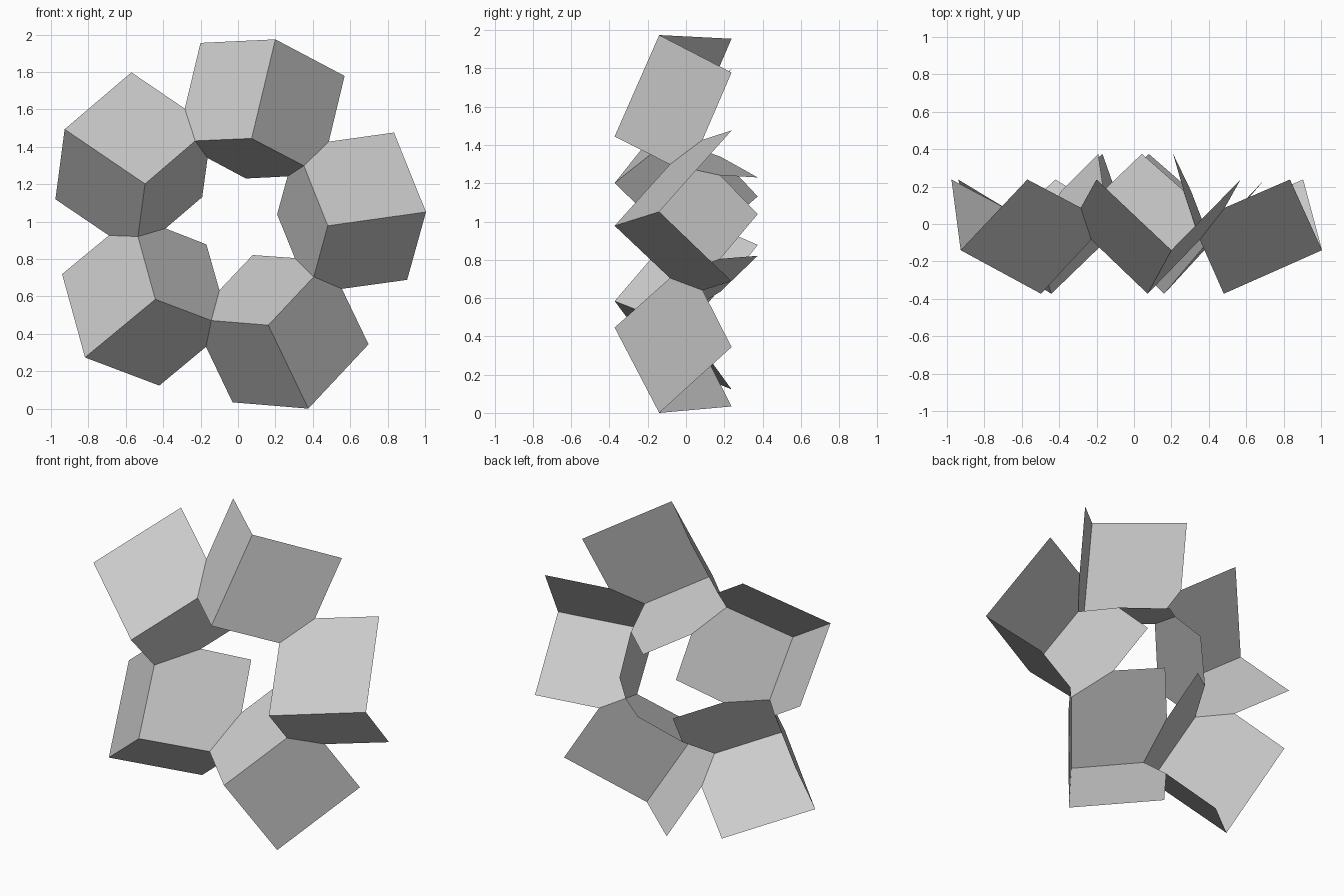
import bpy, bmesh
from math import radians, sin, cos

if "Cube" in bpy.data.objects:
    bpy.data.objects.remove(bpy.data.objects["Cube"])

COUNT = 5
STEP = 360 / COUNT
START = 77.1          # direction of the first cube corner, seen from the front


def ring(bm, radius, y, offset):
    """Five points around the ring axis, which leans slightly up and right towards the back."""
    cx, cz = -0.0255 + 0.052 * y, 0.975 + 0.119 * y
    return [bm.verts.new((cx + radius * cos(radians(START + offset + k * STEP)), y,
                          cz + radius * sin(radians(START + offset + k * STEP))))
            for k in range(COUNT)]


bm = bmesh.new()
# corners of each cube shell
apex = ring(bm, 0.527, -0.373, 0)
outer = ring(bm, 1.042, -0.14, 0)
left = ring(bm, 0.97, 0.238, 24.05)
right = ring(bm, 0.97, 0.238, -24.05)
inner = ring(bm, 0.216, 0.375, 0)
# seam points shared by neighbouring shells
seam_front = ring(bm, 0.507, -0.084, 36)
seam_outer = ring(bm, 0.672, 0.087, 36)
seam_inner = ring(bm, 0.373, 0.179, 36)

# three faces per cube corner
for k in range(COUNT):
    p = k - 1
    bm.faces.new((apex[k], outer[k], left[k], seam_outer[k], seam_front[k]))
    bm.faces.new((apex[k], seam_front[p], seam_outer[p], right[k], outer[k]))
    bm.faces.new((apex[k], seam_front[k], seam_inner[k], inner[k], seam_inner[p], seam_front[p]))
bmesh.ops.recalc_face_normals(bm, faces=bm.faces[:])
if sum(f.normal.y for f in bm.faces) > 0:
    bmesh.ops.reverse_faces(bm, faces=bm.faces[:])

# rest on the ground
low = min(v.co.z for v in bm.verts)
bmesh.ops.translate(bm, verts=bm.verts[:], vec=(0, 0, -low))

mesh = bpy.data.meshes.new("cube_corner_ring")
bm.to_mesh(mesh)
bm.free()
bpy.context.collection.objects.link(bpy.data.objects.new("cube_corner_ring", mesh))
